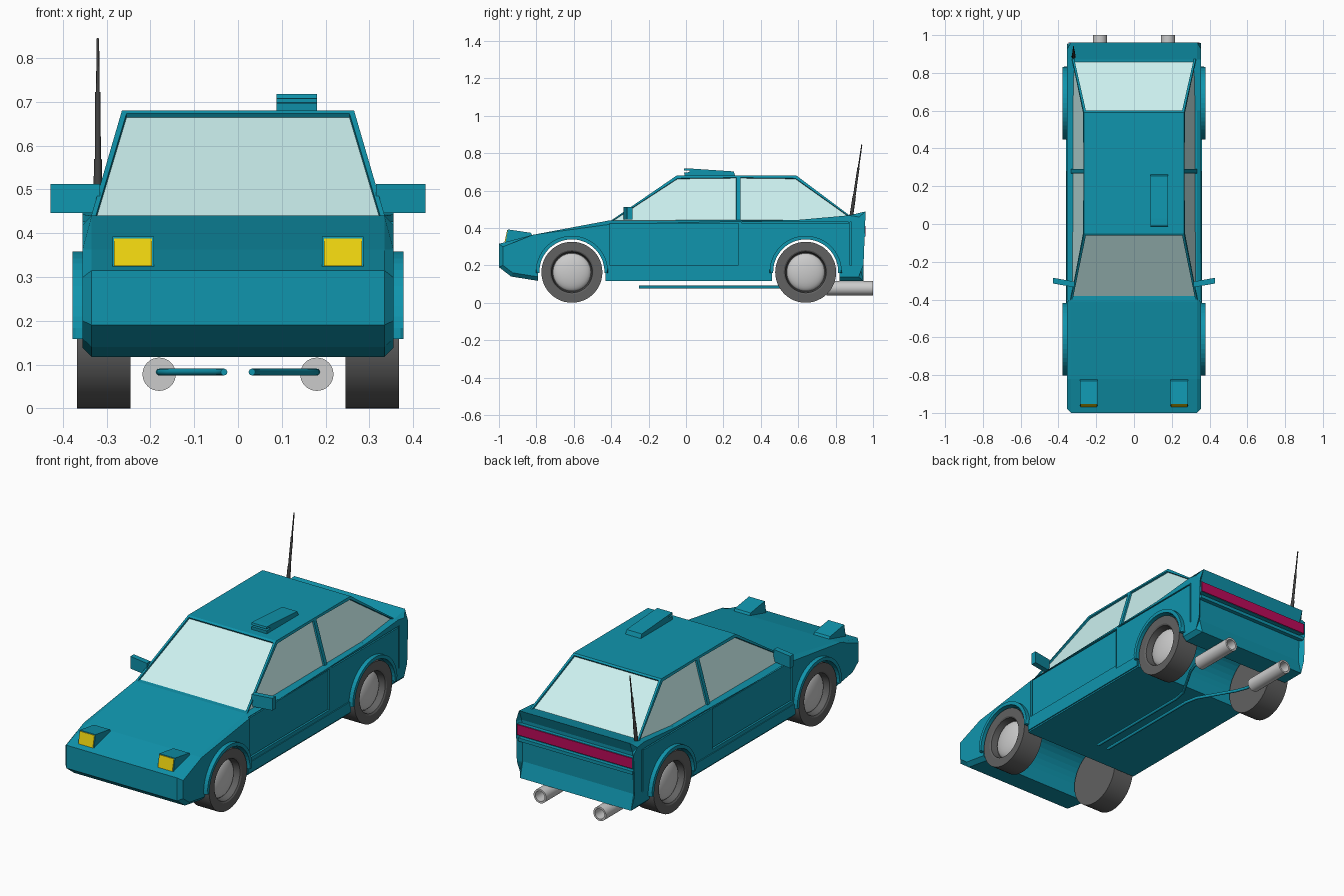
import bpy, bmesh, math
from mathutils import Vector

if "Cube" in bpy.data.objects:
    bpy.data.objects.remove(bpy.data.objects["Cube"])


def mat(name, r, g, b):
    m = bpy.data.materials.new(name)
    m.diffuse_color = (r, g, b, 1)
    m.use_nodes = True
    m.node_tree.nodes["Principled BSDF"].inputs["Base Color"].default_value = m.diffuse_color
    return m


TEAL = mat("teal_paint", 0.005, 0.30, 0.42)
GLASS = mat("pale_glass", 0.60, 0.87, 0.86)
YELLOW = mat("yellow_lamp", 0.85, 0.66, 0.005)
MAGENTA = mat("magenta_lens", 0.50, 0.003, 0.10)
RUBBER = mat("dark_rubber", 0.12, 0.12, 0.12)
BLACK = mat("dark_metal", 0.05, 0.05, 0.05)


def finish(name, bm, *mats, smooth=False):
    bmesh.ops.recalc_face_normals(bm, faces=bm.faces[:])
    me = bpy.data.meshes.new(name)
    bm.to_mesh(me)
    bm.free()
    for m in mats:
        if m:
            me.materials.append(m)
    if smooth:
        me.shade_smooth()
        me.set_sharp_from_angle(angle=math.radians(30))
    ob = bpy.data.objects.new(name, me)
    bpy.context.collection.objects.link(ob)
    return ob


def prism_bm(pts, x0, x1):
    """Side profile of (y, z) points extruded along x."""
    bm = bmesh.new()
    a = [bm.verts.new((x0, y, z)) for y, z in pts]
    b = [bm.verts.new((x1, y, z)) for y, z in pts]
    n = len(pts)
    bm.faces.new(a)
    bm.faces.new(b[::-1])
    for i in range(n):
        j = (i + 1) % n
        bm.faces.new((a[i], b[i], b[j], a[j]))
    return bm


def prism(name, pts, x0, x1, m=TEAL):
    return finish(name, prism_bm(pts, x0, x1), m)


def rect(y0, y1, z0, z1):
    return [(y0, z0), (y1, z0), (y1, z1), (y0, z1)]


def lathe(name, prof, centre, axis, m, segs=48):
    """Revolve (along-axis, radius) points around the x or y axis."""
    bm = bmesh.new()
    rings = []
    for t, r in prof:
        ring = []
        for k in range(segs if r > 0 else 1):
            a = 2 * math.pi * k / segs
            u, v = r * math.cos(a), r * math.sin(a)
            p = Vector((t, u, v)) if axis == "x" else Vector((u, t, v))
            ring.append(bm.verts.new(p + Vector(centre)))
        rings.append(ring)
    for a, b in zip(rings, rings[1:]):
        for k in range(segs):
            q = [a[k % len(a)], a[(k + 1) % len(a)], b[(k + 1) % len(b)], b[k % len(b)]]
            bm.faces.new(list(dict.fromkeys(q)))
    return finish(name, bm, m, smooth=True)


def arc(cy, r, a0, a1, n=20, cz=0.165):
    angs = [math.radians(a0 + (a1 - a0) * i / n) for i in range(n + 1)]
    return [(cy + r * math.cos(a), cz + r * math.sin(a)) for a in angs]


WHEELS = {"front": -0.61, "rear": 0.64}
FLOOR = 0.117

# lower body: side profile with wheel arches, outer rim chamfered
outline = [(-0.79, FLOOR), (-0.935, 0.14), (-1, 0.19), (-1, 0.315), (-0.82, 0.363),
           (-0.41, 0.44), (0.60, 0.443), (0.87, 0.467), (0.96, 0.488), (0.937, 0.43),
           (0.928, 0.20), (0.95, FLOOR), (0.82, FLOOR)]
profile = list(outline)
for cy in (0.64, -0.61):
    if cy < 0:
        profile.append((cy + 0.18, FLOOR))
    profile += arc(cy, 0.18, 0, 180)
    if cy > 0:
        profile.append((cy - 0.18, FLOOR))
bm = prism_bm(profile, -0.355, 0.355)
bm.verts.ensure_lookup_table()
n, k = len(profile), len(outline)
rim = [bm.edges.get((bm.verts[o + i], bm.verts[o + i + 1])) for o in (0, n) for i in range(k - 1)]
bmesh.ops.bevel(bm, geom=rim, offset=0.021, segments=1, affect='EDGES', clamp_overlap=True)
body = finish("lower_body", bm, TEAL)

# door recesses and panel seams cut into the sides
cuts = [("door_cutter", rect(-0.41, 0.28, 0.20, 0.425)),
        ("rear_seam_cutter", rect(0.876, 0.884, 0.20, 0.432)),
        ("belt_seam_cutter", rect(0.30, 0.870, 0.424, 0.431))]
for s in (-1, 1):
    for name, pts in cuts:
        c = prism(name, pts, s * 0.343, s * 0.42, None)
        c.hide_render = True
        c.display_type = 'WIRE'
        mod = body.modifiers.new(name, 'BOOLEAN')
        mod.operation, mod.solver, mod.object = 'DIFFERENCE', 'EXACT', c

# cabin: tapered shell with inset windows
bm = bmesh.new()
base = [(-0.422, 0.425), (0.28, 0.425), (0.60, 0.428), (0.89, 0.455)]
top = [(-0.05, 0.68), (0.28, 0.68), (0.59, 0.68)]


def cabin_side(s):
    return [bm.verts.new((s * (0.265 + 0.07 * (0.68 - z) / 0.24), y, z)) for y, z in base + top]


L, R = cabin_side(-1), cabin_side(1)
windows = []
for v in (L, R):
    windows.append(bm.faces.new((v[0], v[1], v[5], v[4])))
    windows.append(bm.faces.new((v[1], v[2], v[3], v[6], v[5])))
windows.append(bm.faces.new((L[0], R[0], R[4], L[4])))
windows.append(bm.faces.new((L[3], R[3], R[6], L[6])))
for i, j in ((0, 1), (1, 2), (2, 3), (4, 5), (5, 6)):
    bm.faces.new((L[i], R[i], R[j], L[j]))
bmesh.ops.recalc_face_normals(bm, faces=bm.faces[:])
bmesh.ops.inset_individual(bm, faces=windows, thickness=0.016, depth=0)
for f in windows:
    f.material_index = 1
    ext = bmesh.ops.inset_individual(bm, faces=[f], thickness=0.0005, depth=-0.010)
    for g in ext["faces"]:
        g.material_index = 0
finish("cabin_with_windows", bm, TEAL, GLASS)

# roof scoop with a front slot
prism("roof_scoop", [(-0.008, 0.675), (-0.010, 0.697), (0.02, 0.698), (0.02, 0.706), (-0.012, 0.707),
                     (-0.01, 0.718), (0.03, 0.717), (0.255, 0.702), (0.265, 0.675)], 0.088, 0.18)

for s, side in ((-1, "left"), (1, "right")):
    # doors and sills
    door = prism(side + "_door", rect(-0.402, 0.273, 0.207, 0.418), s * 0.33, s * 0.351)
    prism(side + "_sill", [(-0.425, 0.125), (0.455, 0.125), (0.455, 0.183), (-0.425, 0.183)],
          s * 0.33, s * 0.361)
    prism(side + "_sill_step", rect(-0.415, 0.28, 0.183, 0.203), s * 0.33, s * 0.357)

    # wheels and arch flares
    for end, cy in WHEELS.items():
        name = f"{end}_{side}"
        tyre = [(0.245, 0), (0.245, 0.163), (0.367, 0.163), (0.367, 0.118), (0.362, 0.110),
                (0.325, 0.104), (0.325, 0)]
        lathe(name + "_tyre", [(s * t, r) for t, r in tyre], (0, cy, 0.163), "x", RUBBER)
        dome = [(s * (0.322 + 0.034 * math.cos(a)), 0.102 * math.sin(a))
                for a in [math.pi / 2 * i / 8 for i in range(9)]]
        lathe(name + "_hub", dome, (0, cy, 0.163), "x", None)
        band = arc(cy, 0.193, -2, 182, 24) + arc(cy, 0.174, 182, -2, 24)
        bm = prism_bm(band, s * 0.335, s * 0.378)
        edge = [e for e in bm.edges if all(abs(v.co.x) > 0.37 and
                math.hypot(v.co.y - cy, v.co.z - 0.165) > 0.185 for v in e.verts)]
        bmesh.ops.bevel(bm, geom=edge, offset=0.007, segments=1, affect='EDGES')
        finish(name + "_arch_flare", bm, TEAL)

    # pop-up headlights
    prism(side + "_headlight_pod", [(-0.966, 0.318), (-0.952, 0.392), (-0.83, 0.374), (-0.82, 0.355)],
          s * 0.192, s * 0.287)
    prism(side + "_headlight_lens", [(-0.970, 0.325), (-0.956, 0.388), (-0.950, 0.388), (-0.964, 0.325)],
          s * 0.196, s * 0.283, YELLOW)

    # swept door mirrors
    m = prism(side + "_mirror", rect(-0.335, -0.305, 0.446, 0.512), s * 0.315, s * 0.428)
    for v in m.data.vertices:
        if abs(v.co.x) > 0.4:
            v.co.y += 0.02

    # exhaust: thin pipe bending out to a wide open tailpipe
    cu = bpy.data.curves.new(side + "_exhaust_pipe", 'CURVE')
    cu.dimensions = '3D'
    cu.bevel_depth, cu.bevel_resolution, cu.use_fill_caps = 0.008, 2, True
    path = [(0.032, -0.25), (0.032, 0.38), (0.045, 0.45), (0.155, 0.64), (0.178, 0.70), (0.18, 0.77)]
    sp = cu.splines.new('POLY')
    sp.points.add(len(path) - 1)
    for p, (x, y) in zip(sp.points, path):
        p.co = (s * x, y, 0.083, 1)
    cu.materials.append(TEAL)
    bpy.context.collection.objects.link(bpy.data.objects.new(side + "_exhaust_pipe", cu))
    lathe(side + "_tailpipe", [(0.75, 0), (0.75, 0.038), (1.0, 0.038), (1.0, 0.028), (0.80, 0.028), (0.80, 0)],
          (s * 0.18, 0, 0.078), "y", None, 32)

# tail light bar and ridge
prism("tail_light_housing", rect(0.90, 0.957, 0.352, 0.412), -0.348, 0.348)
prism("tail_light_lens", rect(0.95, 0.961, 0.354, 0.410), -0.346, 0.346, MAGENTA)
prism("rear_ridge", rect(0.90, 0.955, 0.318, 0.336), -0.345, 0.345)

# telescopic aerial, leaning back
foot, tip = Vector((-0.32, 0.882, 0.45)), Vector((-0.32, 0.94, 0.845))
aerial = lathe("aerial", [(0, 0), (0, 0.010), (0.12, 0.009), (0.12, 0.007), (0.275, 0.006), (0.275, 0.004),
                          (0.399, 0.003), (0.399, 0)], (0, 0, 0), "x", BLACK, 12)
aerial.location = foot
aerial.rotation_euler = (tip - foot).to_track_quat('X', 'Z').to_euler()
